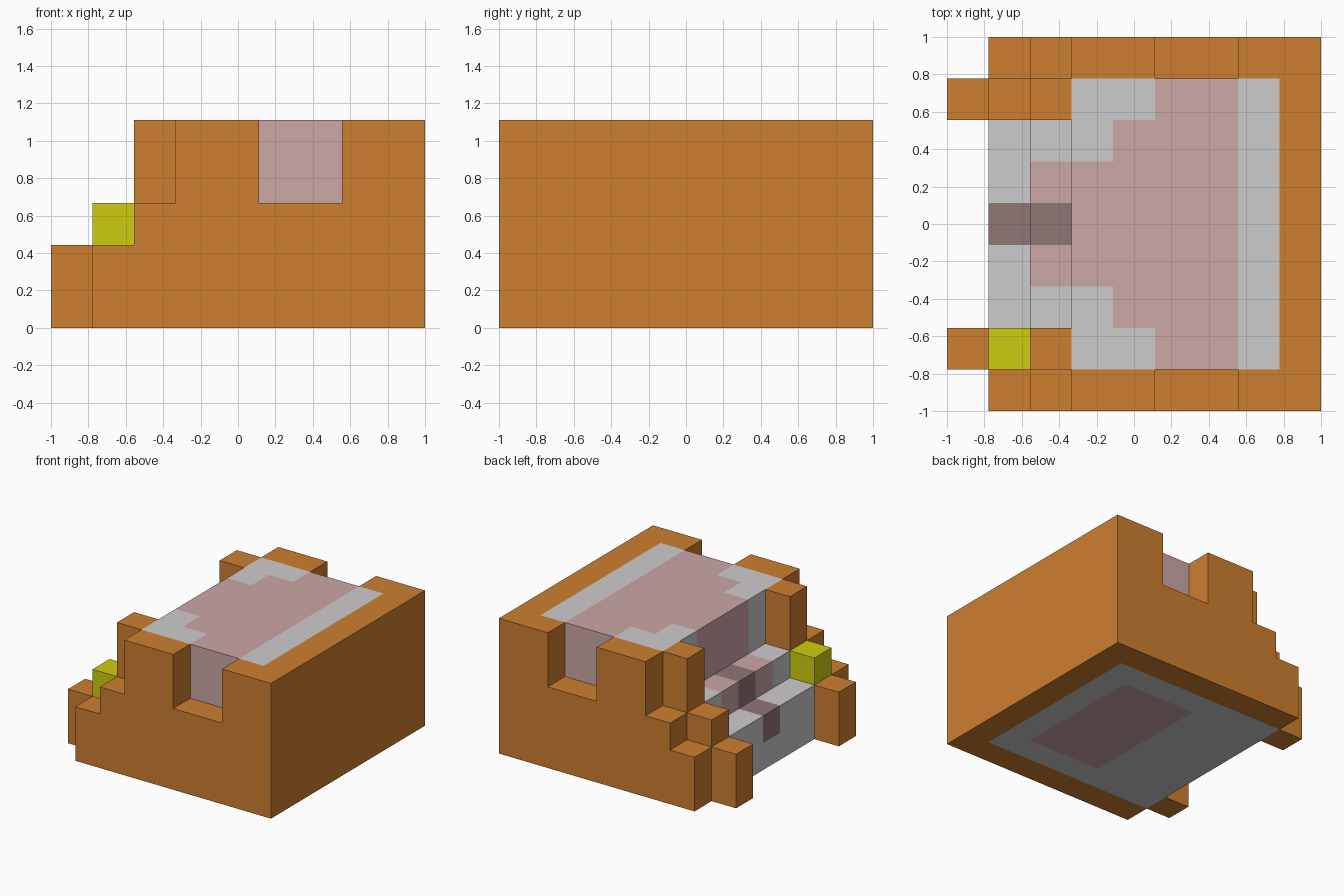
import bpy
import bmesh

if "Cube" in bpy.data.objects:
    bpy.data.objects.remove(bpy.data.objects["Cube"], do_unlink=True)

CELL = 2 / 9          # the model sits on a 9 x 9 x 5 block grid


def make_material(name, rgb):
    """Flat material from 8-bit sRGB values."""
    lin = [((c / 255 + 0.055) / 1.055) ** 2.4 if c > 10 else c / 255 / 12.92 for c in rgb]
    mat = bpy.data.materials.new(name)
    mat.use_nodes = True
    mat.diffuse_color = (*lin, 1)
    bsdf = next(n for n in mat.node_tree.nodes if n.type == 'BSDF_PRINCIPLED')
    bsdf.inputs["Base Color"].default_value = (*lin, 1)
    bsdf.inputs["Roughness"].default_value = 0.9
    return mat


ORANGE = make_material("orange", (206, 127, 48))
GREY = make_material("light grey", (206, 204, 204))
PINK = make_material("dusty pink", (204, 168, 166))
DARK = make_material("dark mauve", (144, 118, 118))
YELLOW = make_material("yellow", (206, 206, 16))


def block_solid(name, columns, mats, rule=None):
    """Closed stepped solid from columns {(i, j): (bottom, top)};
    rule(i, j, k) picks the material slot of each block."""
    bm = bmesh.new()
    filled = {(i, j, k) for (i, j), (b, t) in columns.items() for k in range(b, t)}
    for cell in sorted(filled):
        for axis in range(3):
            for side in (0, 1):
                beside = list(cell)
                beside[axis] += 1 if side else -1
                if tuple(beside) in filled:
                    continue
                u, v = (axis + 1) % 3, (axis + 2) % 3
                corners = []
                for du, dv in ((0, 0), (1, 0), (1, 1), (0, 1)):
                    p = list(cell)
                    p[axis] += side
                    p[u] += du
                    p[v] += dv
                    corners.append(bm.verts.new((p[0] * CELL - 1, p[1] * CELL - 1, p[2] * CELL)))
                face = bm.faces.new(corners if side else corners[::-1])
                face.material_index = rule(*cell) if rule else 0
    # Weld the blocks and merge flat areas of one colour
    bmesh.ops.remove_doubles(bm, verts=bm.verts, dist=1e-4)
    bmesh.ops.dissolve_limit(bm, angle_limit=0.01, verts=bm.verts, edges=bm.edges,
                             delimit={'MATERIAL'})
    mesh = bpy.data.meshes.new(name)
    bm.to_mesh(mesh)
    bm.free()
    for m in mats:
        mesh.materials.append(m)
    obj = bpy.data.objects.new(name, mesh)
    bpy.context.collection.objects.link(obj)
    return obj


# Outer shell: two notched, stepped side walls joined by a tall end wall
wall_heights = {1: 2, 2: 3, 3: 5, 4: 5, 5: 3, 6: 3, 7: 5, 8: 5}
shell = {(i, j): (0, h) for j in (0, 8) for i, h in wall_heights.items()}
shell.update({(8, j): (0, 5) for j in range(1, 8)})
block_solid("outer_shell", shell, [ORANGE])

# Stepped core filling the shell
core = {}
for i in range(1, 8):
    for j in range(1, 8):
        step = {1: 2, 2: 3}.get(i, 5)
        core[i, j] = (0, step if i > 2 or 2 <= j <= 6 else 2)


def core_colour(i, j, k):
    d = abs(j - 4)
    if k == 0:                                   # underside patch
        return 1 if 4 <= i <= 6 and d <= 2 else 0
    if d == 0 and (i, k) in ((1, 1), (2, 2)):    # centre strip on the steps
        return 2
    reach = {2: 1, 3: 1, 4: 2, 5: 3, 6: 3}.get(i, -1)
    return 1 if k >= 2 and d <= reach else 0     # widening pink area


block_solid("stepped_core", core, [GREY, PINK, DARK], core_colour)

# Posts flanking the steps on both sides
for side, j, cube_mat in (("right", 1, YELLOW), ("left", 7, ORANGE)):
    block_solid(f"low_post_{side}", {(0, j): (0, 2)}, [ORANGE])
    block_solid(f"cube_{side}", {(1, j): (2, 3)}, [cube_mat])
    block_solid(f"tall_post_{side}", {(2, j): (2, 5)}, [ORANGE])
